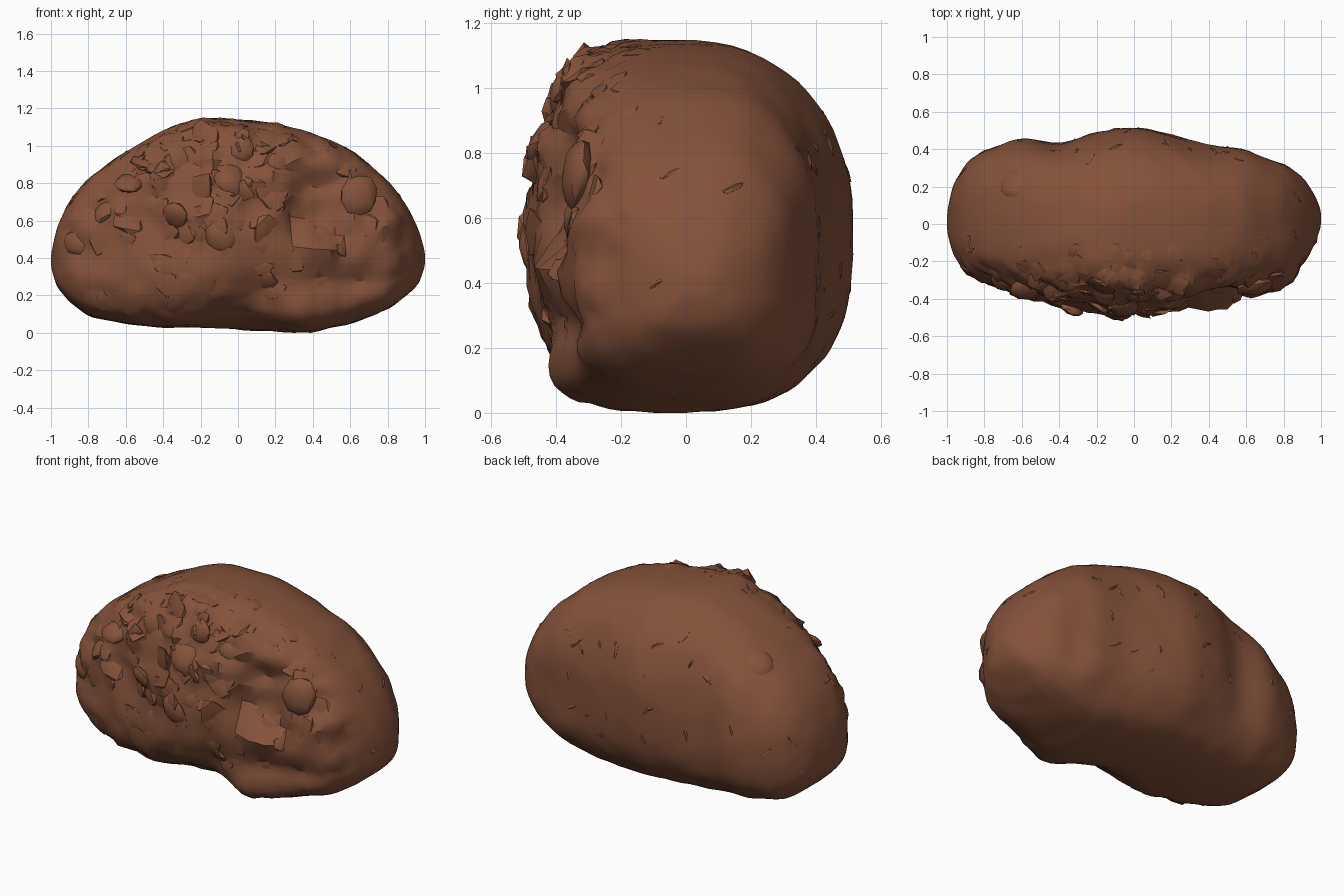
import bpy, bmesh, math, random
from math import sin, cos, pi, exp
from mathutils import Vector, Matrix, noise
from mathutils.bvhtree import BVHTree

random.seed(7)
cube = bpy.data.objects.get("Cube")
if cube:
    bpy.data.objects.remove(cube, do_unlink=True)

# Single earthy brown
brown = bpy.data.materials.new("earth_brown")
colour = (0.235, 0.085, 0.043, 1)
brown.diffuse_color = colour
brown.use_nodes = True
brown.node_tree.nodes["Principled BSDF"].inputs["Base Color"].default_value = colour

# Outline along x: (x, top, bottom, back, front)
outline = [
    (-1, .42, .35, .06, -.04), (-.97, .56, .25, .2, -.16), (-.9, .7, .17, .32, -.26),
    (-.8, .82, .09, .39, -.3), (-.6, .97, .05, .46, -.38), (-.4, 1.08, .03, .45, -.42),
    (-.2, 1.15, .03, .49, -.45), (0, 1.14, .02, .52, -.46), (.2, 1.12, .01, .48, -.46),
    (.4, 1.07, .0, .43, -.43), (.6, .98, .05, .41, -.38), (.8, .81, .13, .33, -.34),
    (.9, .68, .2, .25, -.22), (.97, .54, .27, .15, -.1), (1, .43, .36, .07, -.01)]


def section(x):
    for a, b in zip(outline, outline[1:]):
        if x <= b[0]:
            t = (x - a[0]) / (b[0] - a[0])
            return [p + (q - p) * t for p, q in zip(a[1:], b[1:])]
    return outline[-1][1:]


def power(v, e):
    return math.copysign(abs(v) ** e, v)


def bump(p, x, z, rx, rz, e=2):
    return exp(-abs((p.x - x) / rx) ** e - abs((p.z - z) / rz) ** e)


def surface(x, angle):
    top, bottom, back, front = section(x)
    middle = bottom + (top - bottom) * .42
    c, s = cos(angle), sin(angle)
    y = power(c, .7 if s > 0 else .58) * (back if c > 0 else -front)
    z = middle + (power(s, .77) * (top - middle) if s > 0 else power(s, .58) * (middle - bottom))
    # Lean the crown forward and draw in the lower back
    inner = 1 - x * x
    if s > 0:
        y -= .06 * s * s * inner
    elif c > 0:
        y -= .05 * c * min(1, -1.5 * s) * inner
        z += .04 * c * min(1, -1.5 * s) * inner
    return Vector((x, y, z))


def finish(bm, name, angle):
    bmesh.ops.recalc_face_normals(bm, faces=bm.faces)
    mesh = bpy.data.meshes.new(name)
    bm.to_mesh(mesh)
    mesh.materials.append(brown)
    ob = bpy.data.objects.new(name, mesh)
    bpy.context.collection.objects.link(ob)
    bpy.ops.object.select_all(action='DESELECT')
    ob.select_set(True)
    bpy.context.view_layer.objects.active = ob
    bpy.ops.object.shade_smooth_by_angle(angle=math.radians(angle))


# Main lump: rings lofted along x
bm = bmesh.new()
stations, sides = 58, 72
rings = []
for i in range(stations):
    x = -cos(pi * (i + .8) / (stations + .6))
    rings.append([bm.verts.new(surface(x, 2 * pi * j / sides)) for j in range(sides)])
for a, b in zip(rings, rings[1:]):
    for j in range(sides):
        k = (j + 1) % sides
        bm.faces.new((a[j], a[k], b[k], b[j]))
for ring, x in ((rings[0], -1), (rings[-1], 1)):
    tip = bm.verts.new((x, .02, .4))
    for j in range(sides):
        bm.faces.new((ring[j], ring[(j + 1) % sides], tip))
for _ in range(2):
    bmesh.ops.smooth_vert(bm, verts=bm.verts, factor=.5,
                          use_axis_x=True, use_axis_y=True, use_axis_z=True)
bmesh.ops.recalc_face_normals(bm, faces=bm.faces)
bm.normal_update()

# Soft swells all over, chunky relief and hollows on the front
moves = []
for v in bm.verts:
    p = v.co
    d = .004 + .006 * noise.noise(p * 3.2) + .007 * noise.noise(p * 9)
    rough = min(1, max(0, (-p.y - .12) / .2))
    chunky = rough * (.3 + .7 * min(1, max(0, (p.z - .25) / .2)))
    cells = noise.voronoi(p * 7)[0]
    d += chunky * (.07 * (.45 - cells[0]) + .02 * noise.noise(p * 17))
    if p.y < 0:
        d -= rough * (.09 * bump(p, .43, .69, .16, .18, 4) + .07 * bump(p, .12, .22, .1, .12)
                      + .06 * bump(p, -.02, .05, .2, .12) + .04 * bump(p, -.5, .58, .1, .1)
                      + .05 * bump(p, .52, .27, .25, .07))
        d += rough * (.03 * bump(p, .45, .42, .25, .06) + .03 * bump(p, .35, .1, .13, .08)
                      + .02 * bump(p, -.35, .32, .3, .13) + .03 * bump(p, -.1, .6, .15, .25))
    else:
        d -= (.03 * bump(p, -.4, .6, .14, .35) + .015 * bump(p, .4, .4, .15, .2)
              + .02 * bump(p, .68, .42, .14, .16))
    d *= min(1, 8 * (1 - abs(p.x)))
    moves.append(v.normal * d)
for v, move in zip(bm.verts, moves):
    v.co += move
    v.co.z = max(0, v.co.z)
bmesh.ops.triangulate(bm, faces=bm.faces)
tree = BVHTree.FromBMesh(bm)
finish(bm, "main_lump", 34)
bm.free()

# Crumbs, nodules and thin flakes half sunk into the surface
crumbs = bmesh.new()


def stud(origin, ray, size, detail=1, jitter=.2, sink=.35):
    spot, normal, _, _ = tree.ray_cast(Vector(origin), Vector(ray))
    if spot is None:
        return
    size = Vector(size)
    turn = normal.to_track_quat('Z', 'Y').to_matrix().to_4x4()
    spin = Matrix.Rotation(random.uniform(0, 2 * pi), 4, 'Z')
    place = Matrix.Translation(spot - normal * size.z * sink) @ turn @ spin
    made = bmesh.ops.create_icosphere(crumbs, subdivisions=detail, radius=1)
    for v in made["verts"]:
        v.co *= 1 + random.uniform(-jitter, jitter)
        v.co = place @ Vector([a * b for a, b in zip(v.co, size)])


# Rounded nodules on the front
forward = (0, 1, 0)
for x, z, r in ((-.04, .84, .1), (.65, .74, .11), (-.88, .48, .07), (-.58, .81, .08),
                (-.1, .5, .09), (-.34, .62, .08), (.02, .98, .07), (-.72, .66, .08),
                (.22, .92, .07), (-.3, .93, .08)):
    stud((x, -2, z), forward, (r, r * .9, r * .4), 2, .06, .45)

# Broken crumbs over the front and its upper edge
for _ in range(110):
    x = random.triangular(-.93, .9, -.25)
    z = random.uniform(.1, 1.1)
    if bump(Vector((x, 0, z)), .43, .69, .2, .22) > .3 or (z < .42 and random.random() < .7):
        continue
    r = random.uniform(.04, .08)
    stud((x, -2, z), forward, (r * 1.3, r, r * .36), 1, .22, .6)
for _ in range(36):
    r = random.uniform(.03, .06)
    stud((random.uniform(-.75, .75), random.uniform(-.4, -.14), 2), (0, 0, -1),
         (r * 1.3, r, r * .36), 1, .22, .55)

# Sparse flakes and one low disc elsewhere
stud((-.65, .22, 2), (0, 0, -1), (.08, .08, .02), 2, .03, .4)
for _ in range(30):
    angle, lift = random.uniform(-.3, pi + .3), random.uniform(-.4, .9)
    out = Vector((cos(angle), sin(angle), lift))
    core = Vector((random.uniform(-.6, .6), 0, .5))
    r = random.uniform(.03, .06)
    stud(core + out * 3, -out, (r, r * .25, .01), 1, .2, .4)
finish(crumbs, "surface_crumbs", 32)
crumbs.free()
